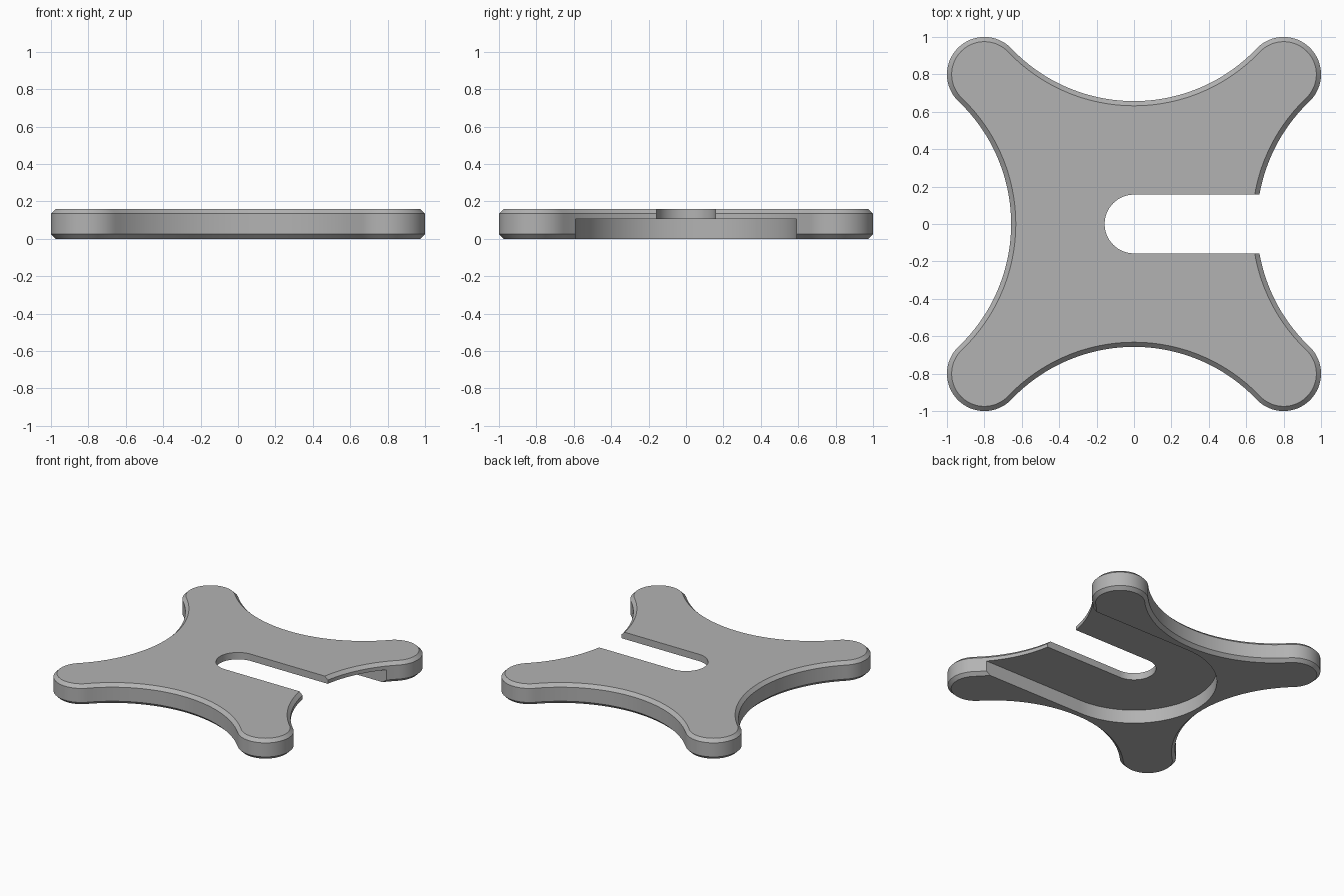
import bpy
import bmesh
from math import atan2, cos, sin, pi, hypot

default = bpy.data.objects.get("Cube")
if default:
    bpy.data.objects.remove(default)

HEIGHT = 0.16
CHAMFER = 0.025
ARM = 0.8           # distance of each rounded arm tip from the centre lines
TIP_R = 0.2         # radius of the arm tips
WAIST = 0.657       # distance of each concave side from the centre

grey = bpy.data.materials.new("Grey metal")
grey.use_nodes = True
colour = (0.45, 0.45, 0.45, 1)
grey.diffuse_color = colour
grey.node_tree.nodes["Principled BSDF"].inputs["Base Color"].default_value = colour


def arc(cx, cy, r, a0, a1, n):
    steps = [a0 + (a1 - a0) * i / n for i in range(n + 1)]
    return [(cx + r * cos(a), cy + r * sin(a)) for a in steps]


def plate_outline(inset):
    """Four convex tips joined by tangent concave arcs, offset inwards."""
    k = WAIST - TIP_R
    c = (2 * ARM ** 2 - k ** 2) / (2 * (ARM - k))
    side_r = c - WAIST
    lean = atan2(c - ARM, ARM)
    tip = arc(ARM, ARM, TIP_R - inset, lean - pi / 2 - 2 * lean + pi / 2, 0, 1)
    # Tip sweeps between its two tangent points, then the upper side dips inwards
    start, end = pi / 2 - (pi - lean), pi - lean
    tip = arc(ARM, ARM, TIP_R - inset, start, end, 32)
    side = arc(0, c, side_r + inset, -lean, lean - pi, 48)
    quarter = tip[:-1] + side[:-1]
    points = []
    for turn in range(4):
        ca, sa = round(cos(turn * pi / 2)), round(sin(turn * pi / 2))
        points += [(x * ca - y * sa, x * sa + y * ca) for x, y in quarter]
    return points


def loft(name, layers):
    """Solid through matching outlines, given as (points, z) from bottom to top."""
    bm = bmesh.new()
    rings = [[bm.verts.new((x, y, z)) for x, y in pts] for pts, z in layers]
    for low, high in zip(rings, rings[1:]):
        for i in range(len(low)):
            j = (i + 1) % len(low)
            bm.faces.new((low[i], low[j], high[j], high[i]))
    bm.faces.new(rings[0][::-1])
    bm.faces.new(rings[-1])
    bmesh.ops.recalc_face_normals(bm, faces=bm.faces)
    mesh = bpy.data.meshes.new(name)
    bm.to_mesh(mesh)
    bm.free()
    mesh.materials.append(grey)
    obj = bpy.data.objects.new(name, mesh)
    bpy.context.collection.objects.link(obj)
    return obj


def u_cutter(name, r, bottom, top):
    """Round-ended channel open towards +x."""
    pts = arc(0, 0, r, pi / 2, 3 * pi / 2, 48) + [(1.3, -r), (1.3, r)]
    obj = loft(name, [(pts, bottom), (pts, top)])
    obj.hide_render = True
    return obj


# Chamfered four-armed plate
plate = loft("four_armed_plate", [
    (plate_outline(CHAMFER), 0),
    (plate_outline(0), CHAMFER),
    (plate_outline(0), HEIGHT - CHAMFER),
    (plate_outline(CHAMFER), HEIGHT),
])

# Wide pocket underneath and narrow slot right through
cutters = [u_cutter("pocket_cutter", 0.59, -0.1, 0.106),
           u_cutter("slot_cutter", 0.157, -0.2, 0.3)]
bpy.context.view_layer.objects.active = plate
for cutter in cutters:
    mod = plate.modifiers.new(cutter.name, "BOOLEAN")
    mod.operation = "DIFFERENCE"
    mod.solver = "EXACT"
    mod.object = cutter
    bpy.ops.object.modifier_apply(modifier=mod.name)
    bpy.data.objects.remove(cutter)

# Smooth curved walls, crisp edges
bpy.ops.object.select_all(action="DESELECT")
plate.select_set(True)
bpy.ops.object.shade_smooth_by_angle(angle=pi / 6)
